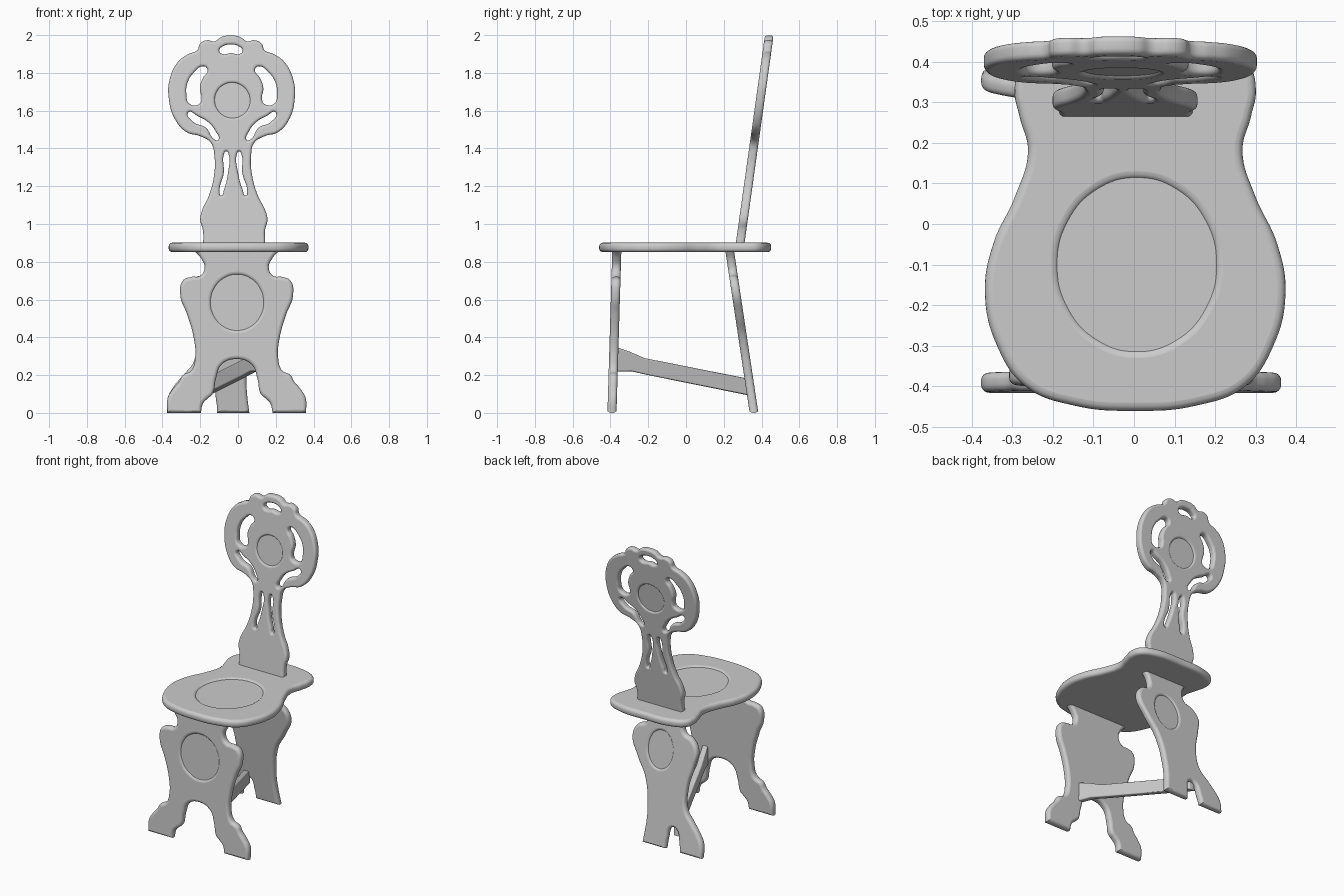
import bpy
from math import cos, sin, pi

cube = bpy.data.objects.get("Cube")
if cube:
    bpy.data.objects.remove(cube, do_unlink=True)

wood = bpy.data.materials.new("light_grey")
wood.use_nodes = True
grey = (0.6, 0.6, 0.6, 1)
wood.diffuse_color = grey
wood.node_tree.nodes["Principled BSDF"].inputs["Base Color"].default_value = grey


def mirrored(half):
    """Close a half outline with its reflection."""
    return half + [(-x, y) for x, y in reversed(half) if x != 0]


def flipped(points):
    return [(-x, y) for x, y in points]


def ellipse(centre, rx, ry, count=12):
    angles = [2 * pi * i / count for i in range(count)]
    return [(centre[0] + rx * cos(a), centre[1] + ry * sin(a)) for a in angles]


def panel(name, outlines, half_thickness, bevel, place, corners=()):
    """Flat board with rounded edges; later outlines are holes.
    Points at the heights in corners stay sharp."""
    curve = bpy.data.curves.new(name, "CURVE")
    curve.dimensions = "2D"
    curve.fill_mode = "BOTH"
    curve.resolution_u = 8
    curve.extrude = half_thickness - bevel
    curve.bevel_depth = bevel
    curve.bevel_resolution = 3
    curve.offset = -bevel
    for outline in outlines:
        spline = curve.splines.new("BEZIER")
        spline.bezier_points.add(len(outline) - 1)
        spline.use_cyclic_u = True
        for knot, (x, y) in zip(spline.bezier_points, outline):
            knot.co = (x, y, 0)
        for knot, (x, y) in zip(spline.bezier_points, outline):
            kind = "VECTOR" if y in corners else "AUTO"
            knot.handle_left_type = knot.handle_right_type = kind
    board = bpy.data.objects.new(name, curve)
    bpy.context.collection.objects.link(board)
    bpy.ops.object.select_all(action="DESELECT")
    board.select_set(True)
    bpy.context.view_layer.objects.active = board
    bpy.ops.object.convert(target="MESH")
    board = bpy.context.object
    for vert in board.data.vertices:
        vert.co = place(*vert.co)
    board.data.materials.clear()
    board.data.materials.append(wood)
    bpy.ops.object.shade_smooth_by_angle(angle=0.7)
    return board


def medallion_panel(name, outlines, half, bevel, place, corners, centre, rx, ry, sides):
    """Board with a shallow sunken medallion on the given sides (+1 front, -1 back)."""
    hole = ellipse(centre, rx - bevel, ry - bevel)
    panel(name, outlines + [hole], half, bevel, place, corners)
    sunk = 0.008
    top = half - (sunk if 1 in sides else 0)
    bottom = -half + (sunk if -1 in sides else 0)
    middle = (top + bottom) / 2
    panel(name + "_medallion", [ellipse(centre, rx, ry)], (top - bottom) / 2, 0,
          lambda x, y, z: place(x, y, z + middle))


# Seat
seat = mirrored([
    (0, -.46), (.15, -.447), (.27, -.4), (.34, -.3), (.37, -.17), (.35, -.05),
    (.295, .07), (.264, .18), (.285, .265), (.297, .33), (.28, .39), (.2, .435), (0, .45)])
medallion_panel("seat", [seat], .025, .02,
                lambda x, y, z: (x + .003, y, z + .876), (),
                (.004, -.1), .212, .23, [1])

# Front leg board
front_leg = mirrored([
    (0, .285), (.08, .255), (.11, .18), (.128, .1), (.155, .075), (.178, .05),
    (.19, 0), (.367, 0), (.365, .08), (.335, .13), (.305, .165), (.285, .2),
    (.24, .225), (.22, .29), (.228, .4), (.262, .52), (.298, .62), (.285, .7),
    (.24, .72), (.195, .725), (.17, .765), (.19, .82), (.24, .87)])
medallion_panel("front_leg", [front_leg], .024, .018,
                lambda x, y, z: (x - .007, .03 * y - .392 - z, y), (0, .87),
                (.002, .585), .155, .163, [1])

# Rear leg board, with its feet set towards the right
rear_leg = [
    (-.2, .87), (-.165, .8), (-.175, .74), (-.23, .715), (-.275, .65), (-.26, .55),
    (-.225, .4), (-.235, .27), (-.29, .2), (-.34, .14), (-.372, .08), (-.375, 0),
    (-.215, 0), (-.205, .06), (-.175, .14), (-.14, .14), (-.115, .06), (-.11, 0),
    (.06, 0), (.048, .1), (.045, .2), (.08, .4), (.15, .52), (.2, .64),
    (.165, .715), (.11, .74), (.1, .8), (.13, .87)]
medallion_panel("rear_leg", [rear_leg], .023, .018,
                lambda x, y, z: (x, .36 - .15 * y - z, y), (0, .87),
                (-.015, .6), .105, .135, [-1])

# Stretcher running diagonally between the leg boards
stretcher = [(-.375, .35), (-.3, .325), (-.22, .29), (.335, .18),
             (.345, .09), (-.2, .2), (-.29, .22), (-.375, .22)]
panel("stretcher", [stretcher], .02, .008,
      lambda x, y, z: (z - .033 - .4 * x, x, y), [y for x, y in stretcher])

# Pierced backrest
back = mirrored([
    (.165, .88), (.165, .97), (.178, 1.02), (.168, 1.07), (.13, 1.15), (.102, 1.25),
    (.097, 1.36), (.115, 1.43), (.17, 1.465), (.24, 1.485), (.3, 1.55), (.334, 1.67),
    (.326, 1.77), (.28, 1.86), (.225, 1.9), (.178, 1.92), (.163, 1.955),
    (.125, 1.973), (.085, 1.967), (.05, 1.99), (0, 1.998)])
handle_hole = mirrored([(0, 1.905), (.045, 1.9), (.062, 1.917), (.038, 1.943), (0, 1.95)])
side_hole = [(.17, 1.637), (.225, 1.637), (.24, 1.69), (.232, 1.75), (.2, 1.8),
             (.145, 1.835), (.125, 1.815), (.15, 1.775), (.168, 1.72), (.16, 1.665)]
curl_hole = [(.232, 1.59), (.205, 1.54), (.14, 1.51), (.092, 1.445), (.075, 1.445),
             (.088, 1.49), (.128, 1.54), (.18, 1.57)]
slot = [(.022, 1.37), (.034, 1.385), (.046, 1.37), (.049, 1.27),
        (.073, 1.17), (.065, 1.15), (.05, 1.18), (.027, 1.27)]
holes = [handle_hole]
for hole in (side_hole, curl_hole, slot):
    holes += [hole, flipped(hole)]
medallion_panel("backrest", [back] + holes, .023, .014,
                lambda x, y, z: (x - .02 - .017 * (y - .9), .161 + .14 * y - z, y), (.88,),
                (.003, 1.655), .106, .106, [1, -1])
